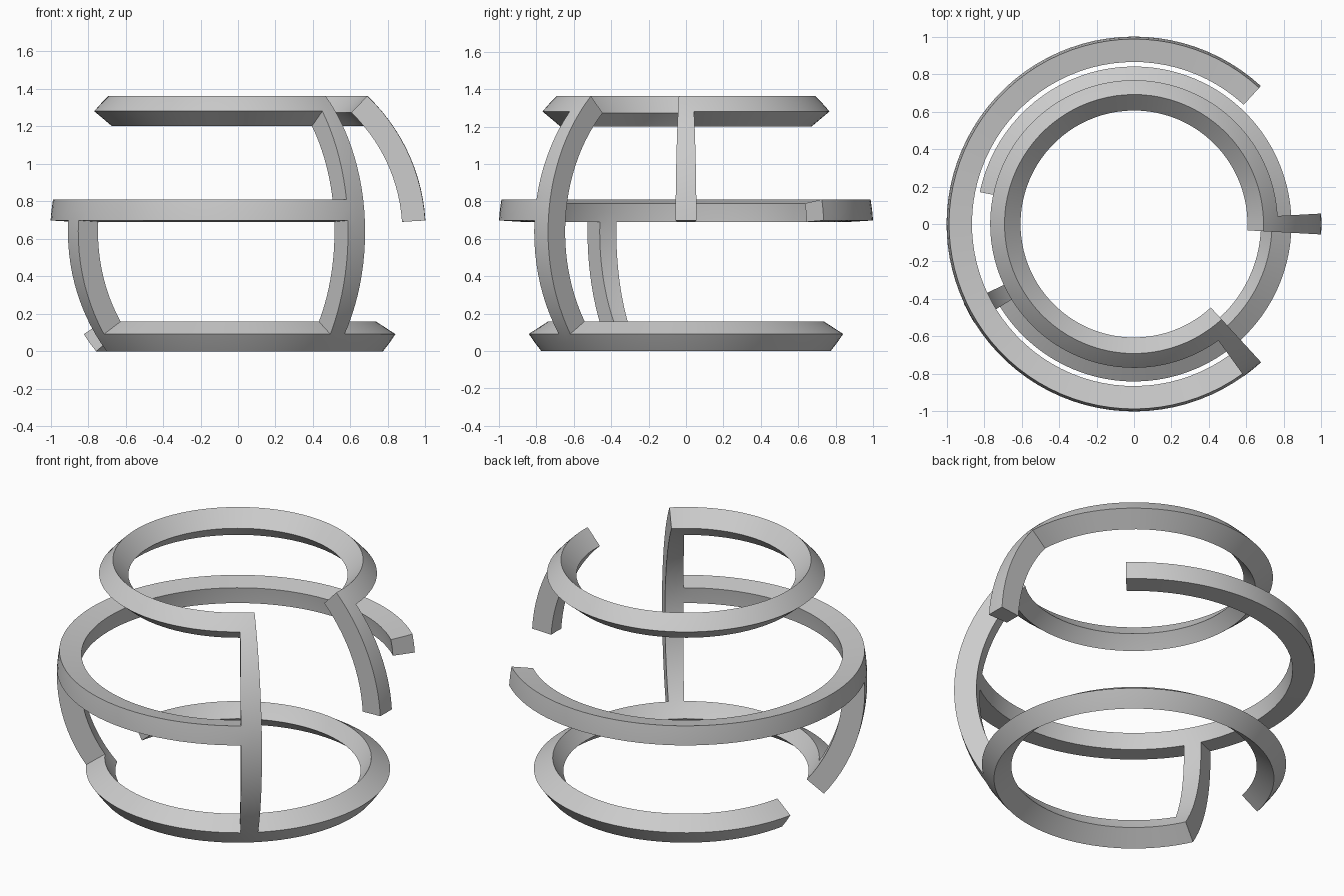
import bpy, bmesh
from math import sin, cos, radians, ceil

if "Cube" in bpy.data.objects:
    bpy.data.objects.remove(bpy.data.objects["Cube"])

R_OUT, R_IN = 1.002, 0.878
LOW, MID, TOP = (-39.5, -33.0), (3.5, 10.0), (40.0, 46.4)
CZ = R_OUT * sin(radians(39.5))          # height of the sphere centre

# Parts of the shell: (azimuth from, to, latitude from, to) in degrees, azimuth 0..360 from -3.2
parts = [
    (-3.2, 312.6, *TOP),                 # upper ring
    (47.4, 312.6, *MID),                 # middle ring
    (-3.2, 168.3, *LOW),                 # lower ring, back portion
    (205.1, 356.8, *LOW),                # lower ring, front portion
    (305.9, 312.6, LOW[0], TOP[1]),      # full-height rib
    (-3.2, 3.2, MID[0], TOP[1]),         # right hanging rib
    (205.1, 211.7, LOW[0], MID[1]),      # left lower rib
]


def subdivide(stops, step):
    """Sorted stops with evenly spaced extra values between them."""
    stops = sorted(set(stops))
    out = []
    for a, b in zip(stops, stops[1:]):
        n = ceil((b - a) / step)
        out += [a + (b - a) * i / n for i in range(n)]
    return out + [stops[-1]]


az = subdivide([p[0] for p in parts] + [p[1] for p in parts] + [356.8], 4)
lat = subdivide([p[2] for p in parts] + [p[3] for p in parts], 3.5)
na, nl = len(az) - 1, len(lat) - 1       # last azimuth wraps onto the first

# Mark the cells of the sphere grid covered by any part
filled = set()
for i in range(na):
    for j in range(nl):
        a, l = (az[i] + az[i + 1]) / 2, (lat[j] + lat[j + 1]) / 2
        if any(p[0] < a < p[1] and p[2] < l < p[3] for p in parts):
            filled.add((i, j))

bm = bmesh.new()
verts = {}


def vert(i, j, r):
    i %= na
    if (i, j, r) not in verts:
        a, l = radians(az[i]), radians(lat[j])
        verts[i, j, r] = bm.verts.new((r * cos(l) * cos(a), r * cos(l) * sin(a), CZ + r * sin(l)))
    return verts[i, j, r]


# Outer and inner skin for every cell, walls only along open edges
for i, j in sorted(filled):
    corners = [(i, j), (i + 1, j), (i + 1, j + 1), (i, j + 1)]
    bm.faces.new([vert(*c, R_OUT) for c in corners])
    bm.faces.new([vert(*c, R_IN) for c in reversed(corners)])
    for k, (di, dj) in enumerate([(0, -1), (1, 0), (0, 1), (-1, 0)]):
        if ((i + di) % na, j + dj) not in filled:
            p, q = corners[k], corners[(k + 1) % 4]
            bm.faces.new([vert(*q, R_OUT), vert(*p, R_OUT), vert(*p, R_IN), vert(*q, R_IN)])

mesh = bpy.data.meshes.new("spherical_ring_cage")
bm.to_mesh(mesh)
bm.free()
cage = bpy.data.objects.new("spherical_ring_cage", mesh)
bpy.context.collection.objects.link(cage)
bpy.context.view_layer.objects.active = cage
cage.select_set(True)
bpy.ops.object.shade_smooth_by_angle(angle=radians(30))
